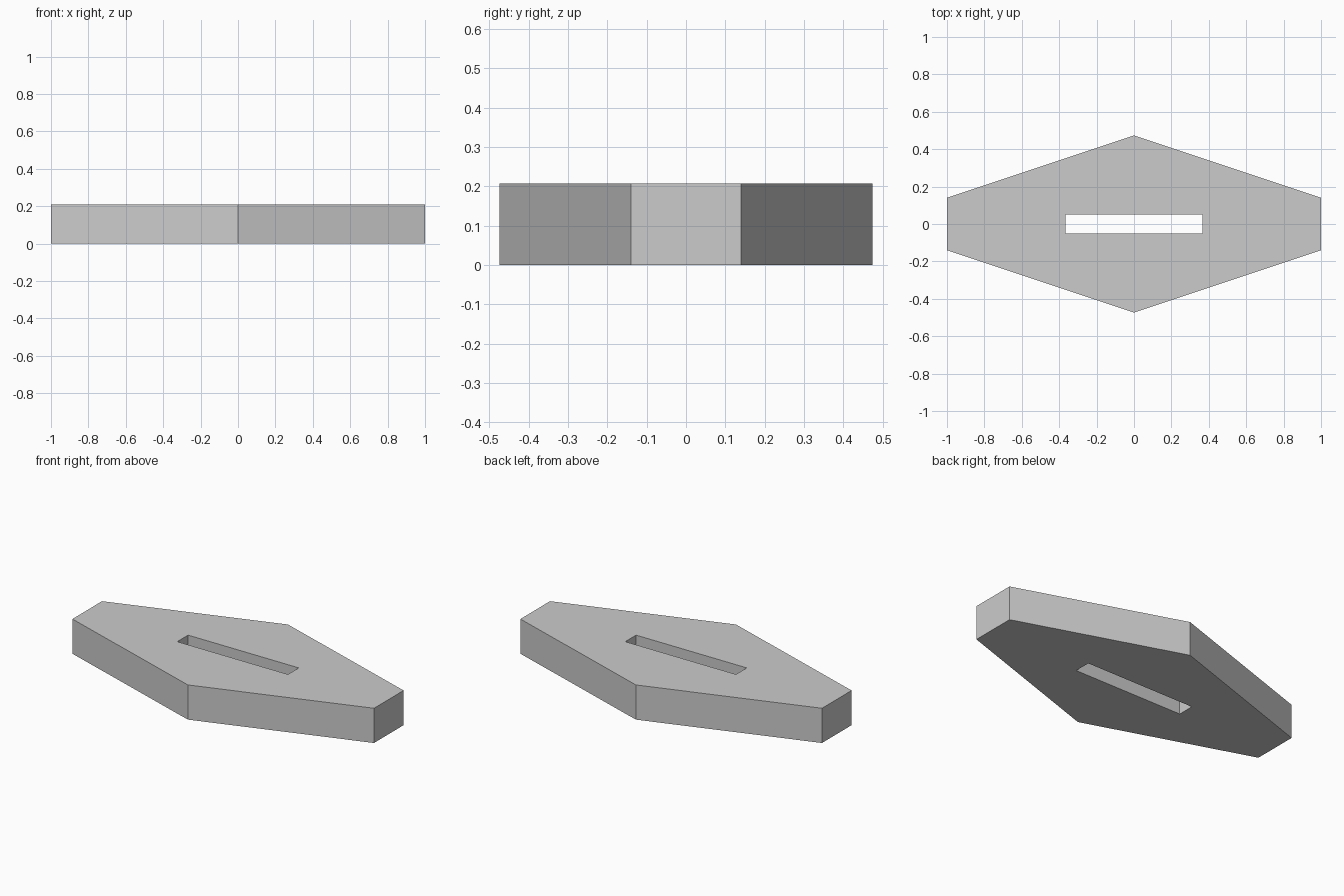
import bpy
import bmesh

cube = bpy.data.objects.get("Cube")
if cube:
    bpy.data.objects.remove(cube, do_unlink=True)

HEIGHT = 0.208
OUTLINE = [(-1, -0.14), (0, -0.474), (1, -0.14), (1, 0.14), (0, 0.474), (-1, 0.14)]
SLOT = [(-0.367, -0.051), (0.367, -0.051), (0.367, 0.051), (-0.367, 0.051)]


def make_material(name, color):
    mat = bpy.data.materials.new(name)
    mat.use_nodes = True
    mat.diffuse_color = color
    mat.node_tree.nodes["Principled BSDF"].inputs["Base Color"].default_value = color
    return mat


def add_loop(bm, points):
    verts = [bm.verts.new((x, y, 0)) for x, y in points]
    return [bm.edges.new((v, verts[i - 1])) for i, v in enumerate(verts)]


# Flat hexagonal profile with a slot through it
bm = bmesh.new()
edges = add_loop(bm, OUTLINE) + add_loop(bm, SLOT)
bmesh.ops.triangle_fill(bm, edges=edges, use_beauty=True)

# Raise the profile into a solid plate
raised = bmesh.ops.extrude_face_region(bm, geom=bm.faces[:], use_keep_orig=True)
top = [g for g in raised["geom"] if isinstance(g, bmesh.types.BMVert)]
bmesh.ops.translate(bm, verts=top, vec=(0, 0, HEIGHT))
bmesh.ops.recalc_face_normals(bm, faces=bm.faces[:])

mesh = bpy.data.meshes.new("slotted_plate")
bm.to_mesh(mesh)
bm.free()
mesh.materials.append(make_material("light_grey", (0.6, 0.6, 0.6, 1)))
plate = bpy.data.objects.new("slotted_plate", mesh)
bpy.context.collection.objects.link(plate)
